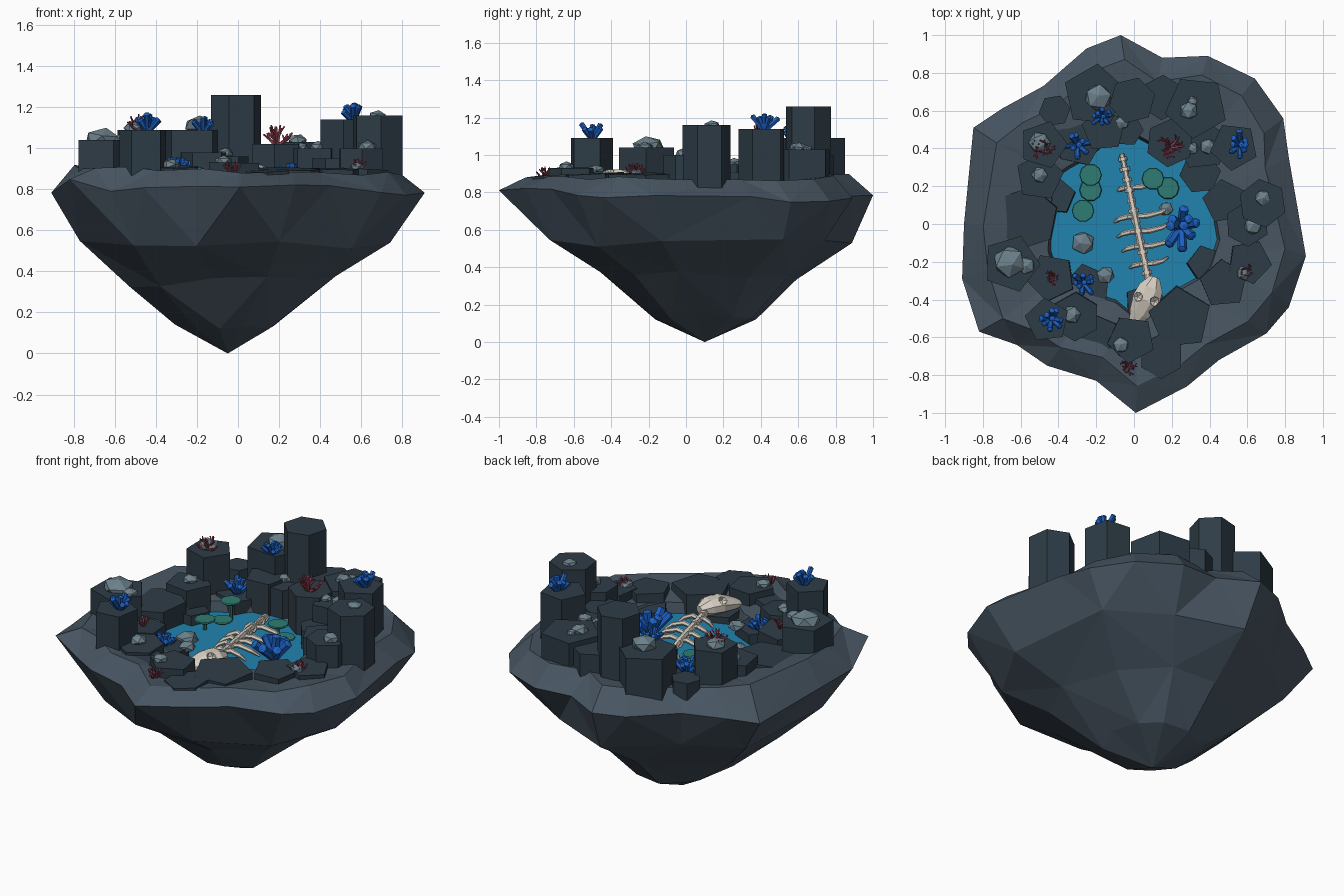
import bpy, bmesh, math, random
from mathutils import Vector, Matrix

if "Cube" in bpy.data.objects:
    bpy.data.objects.remove(bpy.data.objects["Cube"])

random.seed(7)
R = random.uniform


def material(name, color):
    m = bpy.data.materials.new(name)
    m.diffuse_color = (*color, 1)
    m.use_nodes = True
    m.node_tree.nodes["Principled BSDF"].inputs["Base Color"].default_value = m.diffuse_color
    return m


STONE = material("stone", (.063, .09, .12))
BASALT = material("basalt", (.027, .045, .062))
WATER = material("water", (.014, .23, .43))
BONE = material("bone", (.68, .63, .55))
BLUE = material("blue_crystal", (.012, .12, .56))
RED = material("red_coral", (.36, .07, .11))
GREEN = material("pad_green", (.028, .20, .17))
GREY = material("pale_rock", (.15, .22, .26))


def finish(bm, name, mat):
    bmesh.ops.recalc_face_normals(bm, faces=bm.faces)
    me = bpy.data.meshes.new(name)
    bm.to_mesh(me)
    bm.free()
    ob = bpy.data.objects.new(name, me)
    bpy.context.collection.objects.link(ob)
    me.materials.append(mat)
    return ob


def tube(bm, pts, radii, n=6, rot=0.0, cap_tip=False):
    """Loft n-sided rings along points; a radius may be (wide, high)."""
    pts = [Vector(p) for p in pts]
    rings = []
    for i, p in enumerate(pts):
        d = (pts[min(i + 1, len(pts) - 1)] - pts[max(i - 1, 0)]).normalized()
        ref = Vector((0, 1, 0)) if abs(d.z) > .95 else Vector((0, 0, 1))
        u = d.cross(ref).normalized()
        v = u.cross(d)
        r = radii[i] if isinstance(radii, (list, tuple)) else radii
        a, b = r if isinstance(r, tuple) else (r, r)
        rings.append([bm.verts.new(p + u * a * math.cos(rot + k * math.tau / n)
                                   + v * b * math.sin(rot + k * math.tau / n)) for k in range(n)])
    for A, B in zip(rings, rings[1:]):
        for k in range(n):
            bm.faces.new((A[k], A[(k + 1) % n], B[(k + 1) % n], B[k]))
    bm.faces.new(rings[0])
    if cap_tip:
        tip = bm.verts.new(pts[-1] + d * cap_tip)
        for k in range(n):
            bm.faces.new((rings[-1][k], rings[-1][(k + 1) % n], tip))
    else:
        bm.faces.new(rings[-1])


# Floating island: rim outline, tapering faceted underside, sunken pool on top
RIM = [(-.07, 1), (.15, .88), (.39, .89), (.64, .77), (.79, .56), (.82, .35), (.91, -.17), (.82, -.44),
       (.70, -.58), (.45, -.72), (.28, -.86), (.01, -1), (-.2, -.83), (-.46, -.75), (-.62, -.64),
       (-.82, -.57), (-.91, -.29), (-.9, 0), (-.85, .51), (-.7, .61), (-.48, .73), (-.25, .93)]


def ring(bm, s, z, step=1, shift=0.0, jit=0.0, jz=0.0, tilt=0.0):
    return [bm.verts.new((x * s - .05 * shift + R(-jit, jit), y * s + .1 * shift + R(-jit, jit),
                          z + R(-jz, jz) + tilt * x)) for x, y in RIM[::step]]


def bridge(bm, A, B, flip=False):
    n = len(A)
    for k in range(n):
        j = (k + 1) % n
        if (k % 2) ^ flip:
            tris = (A[k], A[j], B[k]), (A[j], B[j], B[k])
        else:
            tris = (A[k], A[j], B[j]), (A[k], B[j], B[k])
        for t in tris:
            bm.faces.new(t)


bm = bmesh.new()
rim = ring(bm, 1, .82, jz=.015)
for v in rim:
    v.co.z -= .05 * max(0, abs(v.co.x) - .4) / .5 + .04 * max(0, v.co.y)
rim[15].co.z += .06
low = [ring(bm, .84, .53, 2, .2, .03, .03), ring(bm, .56, .35, 2, .5, .03, .03),
       ring(bm, .29, .14, 2, .9, .02, .02)]
for k in range(11):
    a, b, c = rim[2 * k], rim[2 * k + 1], rim[(2 * k + 2) % 22]
    p, q = low[0][k], low[0][(k + 1) % 11]
    for t in ((a, b, p), (b, q, p), (b, c, q)):
        bm.faces.new(t)
bridge(bm, low[0], low[1])
bridge(bm, low[1], low[2], True)
apex = bm.verts.new((-.05, .1, 0))
for k in range(11):
    bm.faces.new((low[2][k], low[2][(k + 1) % 11], apex))
top = [rim, ring(bm, .87, .89, jit=.02, jz=.012, tilt=-.02), ring(bm, .5, .85), ring(bm, .47, .74)]
for A, B in zip(top, top[1:]):
    bridge(bm, A, B)
bm.faces.new(top[-1])
finish(bm, "island_rock", STONE)

# Pool water
bm = bmesh.new()
bm.faces.new(ring(bm, .485, .79))
finish(bm, "pool_water", WATER)

# Basalt columns: x, y, radius, top height
COLUMNS = [(-.01, .655, .125, 1.26), (-.48, .42, .13, 1.09), (.53, .41, .13, 1.14),
           (.68, .11, .13, 1.16), (-.65, -.21, .155, 1.04), (-.46, -.51, .12, 1.09), (.19, .43, .13, 1.02),
           (.36, .42, .14, 1.0), (.33, .62, .17, 1.03), (.15, .67, .12, 1.0), (-.3, .43, .13, .87),
           (-.5, .25, .13, .95), (-.56, .04, .17, .90), (-.43, -.29, .13, .90), (-.25, -.34, .13, .85),
           (-.31, -.48, .13, .91), (-.02, -.61, .13, .93), (.24, -.49, .17, .90), (.15, -.69, .12, .89),
           (.47, -.31, .13, .90), (.6, -.2, .12, .90), (.6, .0, .12, 1.0), (.48, .12, .12, .95)]
COLUMNS += [(-.16, .5, .12, .98), (-.04, .5, .09, .96), (-.18, -.58, .11, .89), (.06, -.43, .12, .83),
            (.35, .27, .11, .90), (-.4, .14, .1, .84), (.37, -.22, .1, .84), (-.42, .6, .085, .94)]
bm = bmesh.new()
for i, (x, y, r, z) in enumerate(COLUMNS):
    tilt = .012 if z < .94 else 0
    tube(bm, [(x, y, .69), (x + R(-tilt, tilt), y + R(-tilt, tilt), z)], r, 6 if i % 3 == 0 else 5, R(0, 2))
tube(bm, [(-.21, .68, .69), (-.21, .68, 1.09)], .17, 5, math.radians(240))
finish(bm, "basalt_columns", BASALT)

# Loose faceted rocks: x, y, radius, base height
bm = bmesh.new()
for x, y, r, z in [(-.19, .67, .075, 1.1), (-.5, .43, .06, 1.09), (-.5, .26, .045, .95), (-.66, -.2, .09, 1.03),
                   (-.57, -.22, .05, 1.03), (-.27, -.1, .065, .79), (-.15, -.27, .05, .84), (-.33, -.48, .05, .91),
                   (-.07, -.64, .045, .93), (.58, -.26, .04, .9), (.63, -.01, .05, 1.0), (.68, .14, .045, 1.15),
                   (.29, .6, .05, 1.03), (.31, .65, .028, 1.03), (.39, .41, .045, 1.0), (.31, .4, .035, 1.0),
                   (-.06, .54, .04, .97), (.17, .08, .04, .79)]:
    m = (Matrix.Translation((x, y, z + r * .15)) @ Matrix.Diagonal((1, 1, .65, 1))
         @ Matrix.Rotation(R(0, 6), 4, 'Z') @ Matrix.Rotation(R(0, .5), 4, 'X'))
    bmesh.ops.create_icosphere(bm, subdivisions=1, radius=r, matrix=m)
finish(bm, "loose_rocks", GREY)

# Crystal clusters: x, y, base height, length
bm = bmesh.new()
for x, y, z, h in [(.25, -.01, .785, .18), (-.27, -.31, .83, .10), (.56, .42, 1.13, .11),
                   (-.3, .42, .86, .11), (-.44, -.5, 1.08, .11), (-.17, .57, 1.07, .09)]:
    for k in range(9):
        a, lean = k * math.tau / 8 + R(-.2, .2), (R(.35, .9) if k < 8 else .1)
        d = Vector((math.cos(a) * math.sin(lean), math.sin(a) * math.sin(lean), math.cos(lean)))
        length, r = h * R(.65, 1.0), h * .13
        b = Vector((x, y, z)) + d * .01
        tube(bm, [b, b + d * length * .88], [r, r * 1.1], 6, cap_tip=length * .06)
finish(bm, "crystal_clusters", BLUE)

# Branching corals: x, y, base height, length
bm = bmesh.new()
for x, y, z, h in [(-.48, .4, 1.08, .10), (.19, .4, 1.01, .12), (-.43, -.28, .9, .07),
                   (.59, -.25, .89, .07), (-.03, -.75, .87, .08)]:
    for k in range(8):
        a, lean = k * math.tau / 8 + R(-.2, .2), R(.3, 1.1)
        d = Vector((math.cos(a) * math.sin(lean), math.sin(a) * math.sin(lean), math.cos(lean)))
        b = Vector((x, y, z))
        tube(bm, [b, b + d * h * .5, b + d * h * .75 + Vector((0, 0, h * .15))], [h * .07, h * .06, h * .035], 5)
        for s in (-1, 1):
            side = Vector((-math.sin(a), math.cos(a), .6)) * s * h * .22
            side.z = abs(side.z)
            f = b + d * h * (.45 + .1 * s)
            tube(bm, [f, f + side + d * h * .15], [h * .05, h * .035], 4)
finish(bm, "corals", RED)

# Round pads on short stems
bm = bmesh.new()
for x, y, z in [(-.23, .26, .90), (-.23, .18, .815), (-.27, .07, .85), (.1, .24, .855), (.18, .19, .815)]:
    tube(bm, [(x, y, .75), (x, y, z)], .012, 6)
    tube(bm, [(x, y, z - .01), (x, y, z), (x, y, z + .006)], [.045, .06, .056], 10)
finish(bm, "water_pads", GREEN)

# Skeleton: spine with vertebrae and curved ribs
tail, neck = Vector((-.065, .37, .81)), Vector((.075, -.29, .86))
axis = neck - tail
bm = bmesh.new()
tube(bm, [tail, tail + axis * .5 + Vector((0, 0, .01)), neck], [.013, .018, .018], 6)
for k in range(12):
    c = tail + axis * (.04 + k * .083)
    tube(bm, [c - axis * .015, c + axis * .015], .023 + .004 * (k % 2), 6)
finish(bm, "spine", BONE)
bm = bmesh.new()
for t, right, left in [(.27, .17, .06), (.5, .18, .11), (.62, .17, .11), (.74, .16, .10), (.88, .12, .08)]:
    c = tail + axis * t
    for s, w in ((1, right), (-1, left)):
        tube(bm, [c, c + Vector((s * w * .35, s * w * .02, .012)), c + Vector((s * w * .75, s * w * .12, -.008)),
                  c + Vector((s * w, s * w * .28, -.04))], [.012, .015, .013, .006], 6)
finish(bm, "ribs", BONE)

# Skull with two eye sockets cut in
bm = bmesh.new()
tube(bm, [(.11, -.285, .865), (.09, -.34, .875), (.065, -.40, .875), (.03, -.47, .86), (.0, -.52, .85)],
     [(.03, .03), (.07, .05), (.08, .052), (.06, .035), (.03, .02)], 8, math.pi / 8)
skull = finish(bm, "skull", BONE)
bm = bmesh.new()
for x, y in ((.11, -.41), (.02, -.385)):
    bmesh.ops.create_icosphere(bm, subdivisions=1, radius=.03, matrix=Matrix.Translation((x, y, .915)))
cutter = finish(bm, "eye_socket_cutter", BASALT)
cutter.hide_render = True
cutter.hide_set(True)
mod = skull.modifiers.new("eye_sockets", 'BOOLEAN')
mod.operation, mod.object = 'DIFFERENCE', cutter
